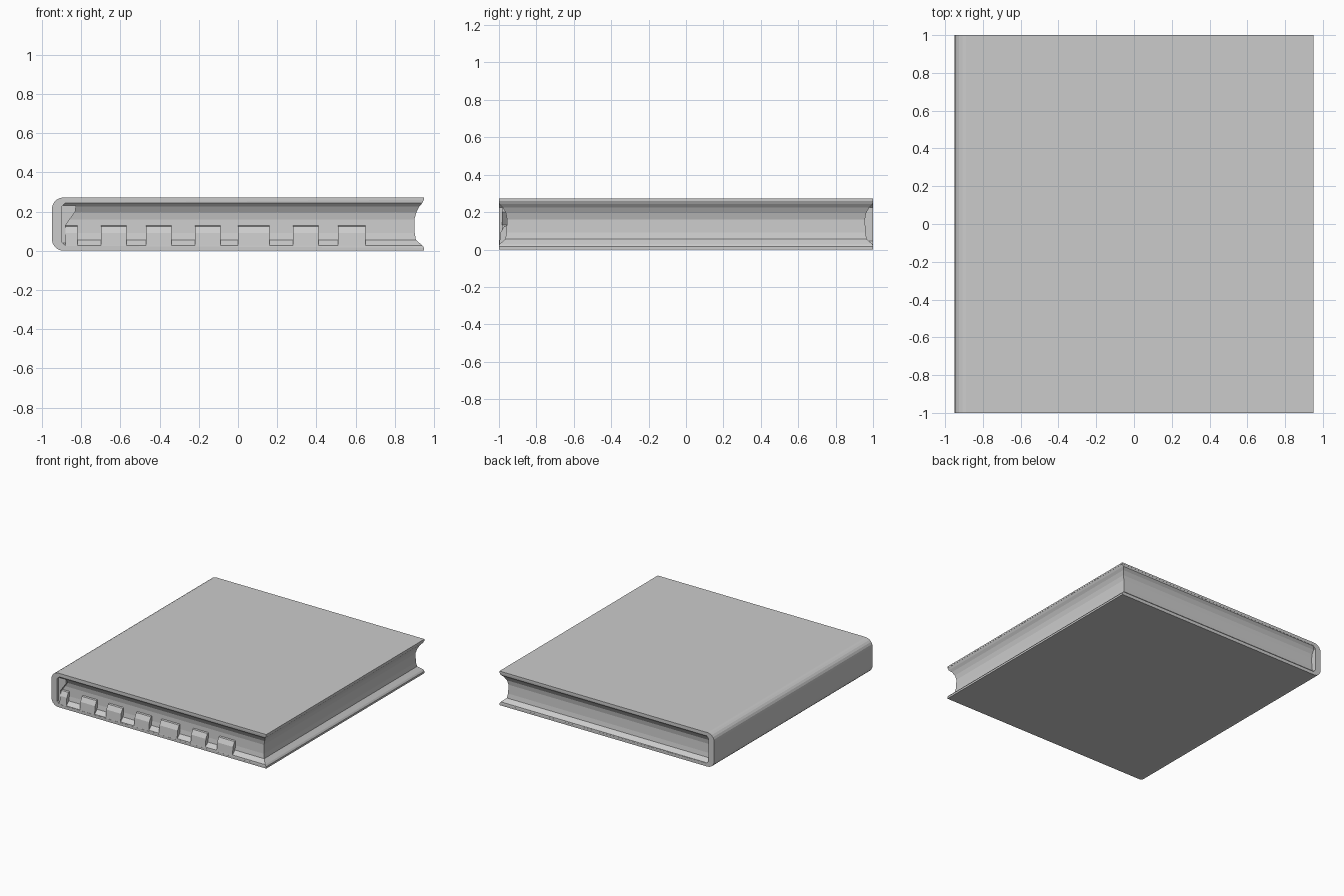
import bpy, bmesh, math

if "Cube" in bpy.data.objects:
    bpy.data.objects.remove(bpy.data.objects["Cube"])


def make_object(name, bm):
    bmesh.ops.recalc_face_normals(bm, faces=bm.faces)
    mesh = bpy.data.meshes.new(name)
    bm.to_mesh(mesh)
    bm.free()
    ob = bpy.data.objects.new(name, mesh)
    bpy.context.collection.objects.link(ob)
    return ob


def loft(name, rings):
    """Closed solid through a series of matching closed rings."""
    bm = bmesh.new()
    loops = [[bm.verts.new(p) for p in ring] for ring in rings]
    n = len(loops[0])
    for a, b in zip(loops, loops[1:]):
        for i in range(n):
            j = (i + 1) % n
            bm.faces.new((a[i], a[j], b[j], b[i]))
    bm.faces.new(loops[0])
    bm.faces.new(loops[-1])
    return make_object(name, bm)


def extrude_y(name, profile, y0, y1):
    return loft(name, [[(x, y, z) for x, z in profile] for y in (y0, y1)])


def arc(cx, cz, r, a0, a1, steps=5):
    angles = [math.radians(a0 + (a1 - a0) * i / steps) for i in range(steps + 1)]
    return [(cx + r * math.cos(a), cz + r * math.sin(a)) for a in angles]


# Cover: two boards wrapped around a spine with rounded outer corners
TOP, R = 0.272, 0.06
outer = [(0.95, TOP)] + arc(-0.89, TOP - R, R, 90, 180) \
    + arc(-0.89, R, R, 180, 270) + [(0.95, 0.0)]
inner = [(0.95, 0.015), (-0.88, 0.025), (-0.90, 0.045),
         (-0.90, 0.225), (-0.88, 0.245), (0.95, 0.26)]
cover = extrude_y("cover", outer + inner, -1.0, 1.0)

# Pages: recessed hollow edge that flares out to the rims of both boards
levels = [(0.014, 0.95, 1.0), (0.028, 0.94, 0.998), (0.055, 0.908, 0.966),
          (0.09, 0.902, 0.96), (0.16, 0.90, 0.957), (0.195, 0.91, 0.963),
          (0.225, 0.925, 0.98), (0.243, 0.94, 0.998), (0.262, 0.95, 1.0)]
pages = loft("page_block", [[(-0.90, -y, z), (x, -y, z), (x, y, z), (-0.90, y, z)]
                            for z, x, y in levels])

# Index tabs along the lower front edge of the pages
tab_side = [(-0.95, 0.13), (-0.972, 0.125), (-0.992, 0.09), (-0.998, 0.028), (-0.95, 0.02)]
spans = [(-0.88, -0.82), (-0.70, -0.57), (-0.47, -0.34), (-0.22, -0.09),
         (0.0, 0.16), (0.28, 0.41), (0.51, 0.65)]
for i, (x0, x1) in enumerate(spans):
    loft(f"index_tab_{i + 1}", [[(x, y, z) for y, z in tab_side] for x in (x0, x1)])

# Spine lining at the front end, a step between spine and pages
extrude_y("spine_lining", [(-0.91, 0.03), (-0.88, 0.03), (-0.88, 0.13), (-0.83, 0.20),
                           (-0.83, 0.25), (-0.91, 0.25)], -0.985, -0.94)
